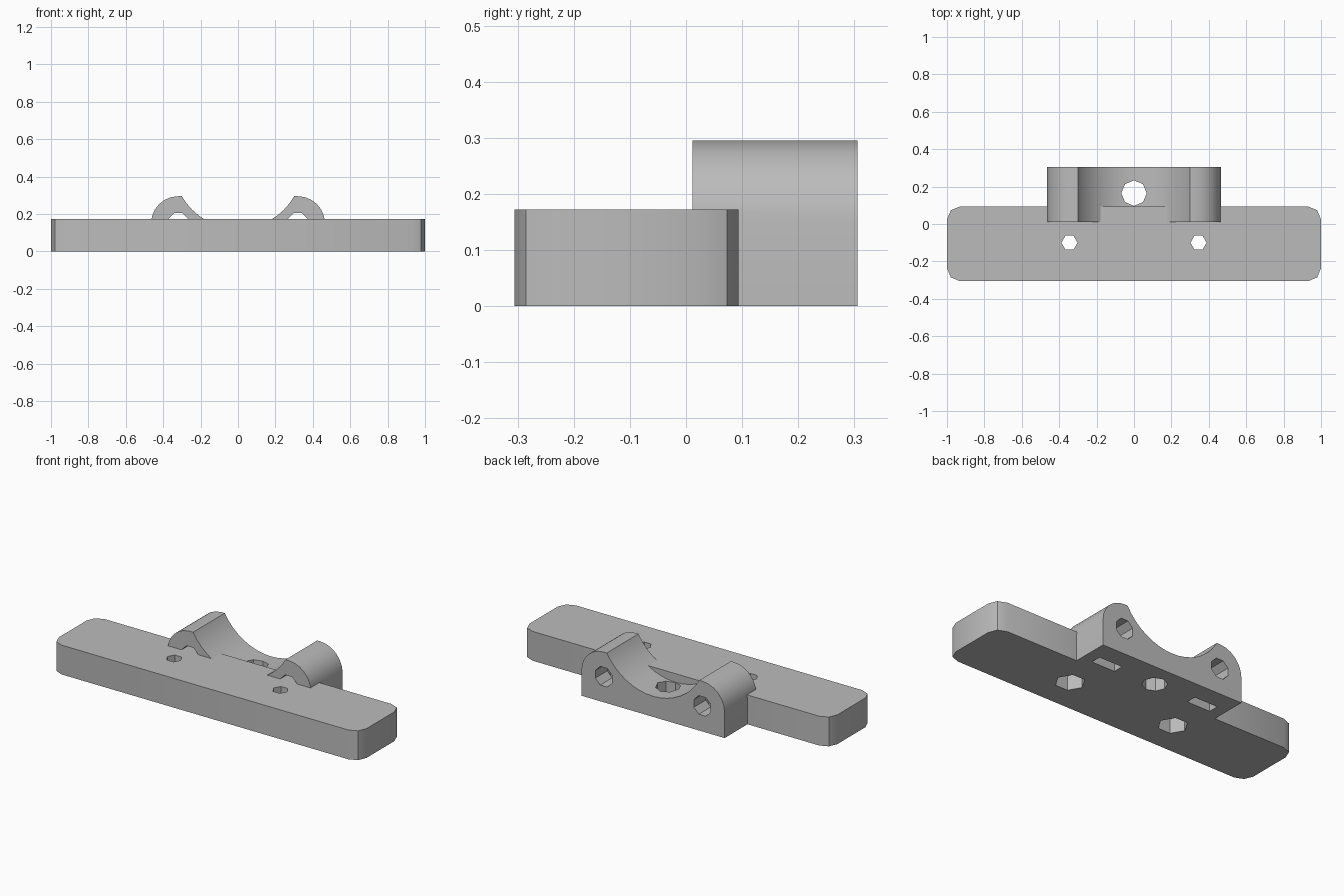
import bpy, bmesh, math
from mathutils import Vector

cube = bpy.data.objects.get("Cube")
if cube:
    bpy.data.objects.remove(cube, do_unlink=True)

grey = bpy.data.materials.new("grey_plastic")
grey.use_nodes = True
colour = (0.5, 0.5, 0.5, 1)
grey.diffuse_color = colour
grey.node_tree.nodes["Principled BSDF"].inputs["Base Color"].default_value = colour


def prism(name, profile, axis, start, end):
    """Extrude a 2D profile along y (profile in x, z) or z (profile in x, y)."""
    def place(a, b, t):
        return Vector((a, t, b)) if axis == "y" else Vector((a, b, t))
    bm = bmesh.new()
    face = bm.faces.new([bm.verts.new(place(a, b, start)) for a, b in profile])
    new = bmesh.ops.extrude_face_region(bm, geom=[face])["geom"]
    shift = place(0, 0, end - start)
    bmesh.ops.translate(bm, vec=shift, verts=[v for v in new if isinstance(v, bmesh.types.BMVert)])
    bmesh.ops.recalc_face_normals(bm, faces=bm.faces)
    mesh = bpy.data.meshes.new(name)
    bm.to_mesh(mesh)
    bm.free()
    mesh.materials.append(grey)
    obj = bpy.data.objects.new(name, mesh)
    bpy.context.collection.objects.link(obj)
    return obj


def arc(cx, cy, r, a0, a1, steps):
    angles = [math.radians(a0 + (a1 - a0) * i / steps) for i in range(steps + 1)]
    return [(cx + r * math.cos(a), cy + r * math.sin(a)) for a in angles]


def polygon(cx, cy, r, sides, turn=0):
    return arc(cx, cy, r, turn, turn + 360, sides)[:-1]


def rectangle(x0, x1, y0, y1):
    return [(x0, y0), (x1, y0), (x1, y1), (x0, y1)]


def combine(target, tool, operation="DIFFERENCE"):
    """Apply a boolean and discard the tool."""
    bpy.context.view_layer.objects.active = target
    mod = target.modifiers.new("cut", "BOOLEAN")
    mod.operation, mod.solver, mod.object = operation, "EXACT", tool
    bpy.ops.object.modifier_apply(modifier=mod.name)
    bpy.data.objects.remove(tool, do_unlink=True)


FRONT, PLATE_BACK, BACK = -0.306, 0.094, 0.306
PLATE_TOP = 0.172
BOLT_X, BOLT_Z, LUG_R = 0.32, 0.15, 0.145
SCREW_Y = 0.165

# Flat plate with rounded corners
r = 0.07
corners = [(1 - r, PLATE_BACK - r), (-1 + r, PLATE_BACK - r),
           (-1 + r, FRONT + r), (1 - r, FRONT + r)]
outline = []
for i, (x, y) in enumerate(corners):
    outline += arc(x, y, r, 90 * i, 90 * i + 90, 2)
bracket = prism("mounting_bracket", outline, "z", 0, PLATE_TOP)

# Cradle block with rounded shoulders
edge = BOLT_X + LUG_R
shoulders = [(-edge, 0), (edge, 0)]
shoulders += arc(BOLT_X, BOLT_Z, LUG_R, 0, 90, 6)
shoulders += arc(-BOLT_X, BOLT_Z, LUG_R, 90, 180, 6)
cradle = prism("cradle", shoulders, "y", 0.012, BACK)

# Saddle and bolt holes are cut in the cradle before it joins the plate
combine(cradle, prism("saddle_cutter", polygon(0, 0.467, 0.346, 48), "y", -0.2, 0.5))
for side in (-1, 1):
    hole = polygon(side * BOLT_X, BOLT_Z, 0.059, 8, 22.5)
    combine(cradle, prism("bolt_cutter", hole, "y", -0.2, 0.5))
combine(bracket, cradle, "UNION")

# Centre screw hole
combine(bracket, prism("screw_cutter", polygon(0, SCREW_Y, 0.068, 8), "z", -0.1, 0.5))

for side in (-1, 1):
    # Nut slots rising from the underside into the bolt holes
    x = side * BOLT_X
    slot = rectangle(x - 0.075, x + 0.075, SCREW_Y - 0.03, SCREW_Y + 0.03)
    combine(bracket, prism("slot_cutter", slot, "z", -0.1, 0.215))
    # Plate holes with hexagonal nut pockets below
    x = side * 0.345
    combine(bracket, prism("plate_hole_cutter", polygon(x, -0.1, 0.043, 6), "z", -0.1, 0.3))
    combine(bracket, prism("pocket_cutter", polygon(x, -0.1, 0.08, 6), "z", -0.1, 0.085))

bpy.ops.object.select_all(action="DESELECT")
bracket.select_set(True)
bpy.context.view_layer.objects.active = bracket
bpy.ops.object.shade_smooth_by_angle(angle=math.radians(30))
